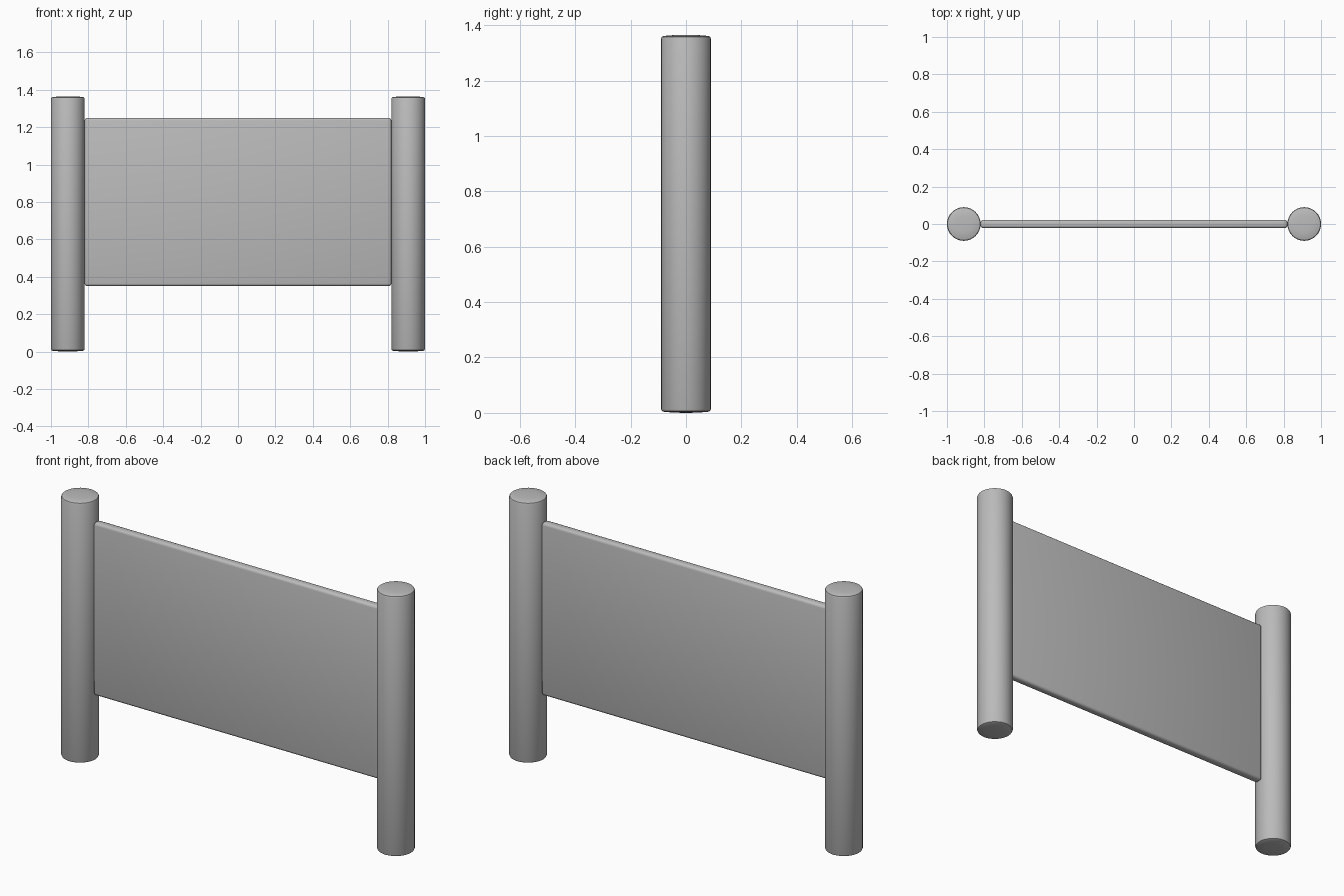
import bpy, bmesh, math

if "Cube" in bpy.data.objects:
    bpy.data.objects.remove(bpy.data.objects["Cube"])

grey = bpy.data.materials.new("plain grey")
grey.diffuse_color = (0.5, 0.5, 0.5, 1)
grey.use_nodes = True
grey.node_tree.nodes["Principled BSDF"].inputs["Base Color"].default_value = grey.diffuse_color


def finish(name, bm, angle):
    bmesh.ops.recalc_face_normals(bm, faces=bm.faces)
    mesh = bpy.data.meshes.new(name)
    bm.to_mesh(mesh)
    bm.free()
    mesh.materials.append(grey)
    obj = bpy.data.objects.new(name, mesh)
    bpy.context.collection.objects.link(obj)
    bpy.ops.object.select_all(action='DESELECT')
    obj.select_set(True)
    bpy.context.view_layer.objects.active = obj
    bpy.ops.object.shade_smooth_by_angle(angle=math.radians(angle))
    return obj


# Round posts: lathed profile with softened rims and slightly domed ends
HEIGHT, R, SIDES = 1.365, 0.09, 32
rim = [(0.045, 0.001), (0.08, 0.004), (0.087, 0.007), (R, 0.014)]
profile = rim + [(r, HEIGHT - z) for r, z in reversed(rim)]


def post(name, x):
    bm = bmesh.new()
    rings = []
    for r, z in profile:
        rings.append([bm.verts.new((x + r * math.cos(2 * math.pi * i / SIDES),
                                    r * math.sin(2 * math.pi * i / SIDES), z))
                      for i in range(SIDES)])
    for a, b in zip(rings, rings[1:]):
        for i in range(SIDES):
            j = (i + 1) % SIDES
            bm.faces.new((a[i], a[j], b[j], b[i]))
    for ring, z in ((rings[0], 0), (rings[-1], HEIGHT)):
        tip = bm.verts.new((x, 0, z))
        for i in range(SIDES):
            bm.faces.new((ring[i], ring[(i + 1) % SIDES], tip))
    return finish(name, bm, 35)


post("left_post", -0.91)
post("right_post", 0.91)

# Thin panel between the posts, with rounded edges
bm = bmesh.new()
bmesh.ops.create_cube(bm, size=1)
for v in bm.verts:
    v.co = (v.co.x * 1.64, v.co.y * 0.045, 0.80 + v.co.z * 0.90)
bmesh.ops.bevel(bm, geom=bm.edges[:], offset=0.014, segments=3,
                profile=0.5, affect='EDGES')
finish("panel", bm, 35)
